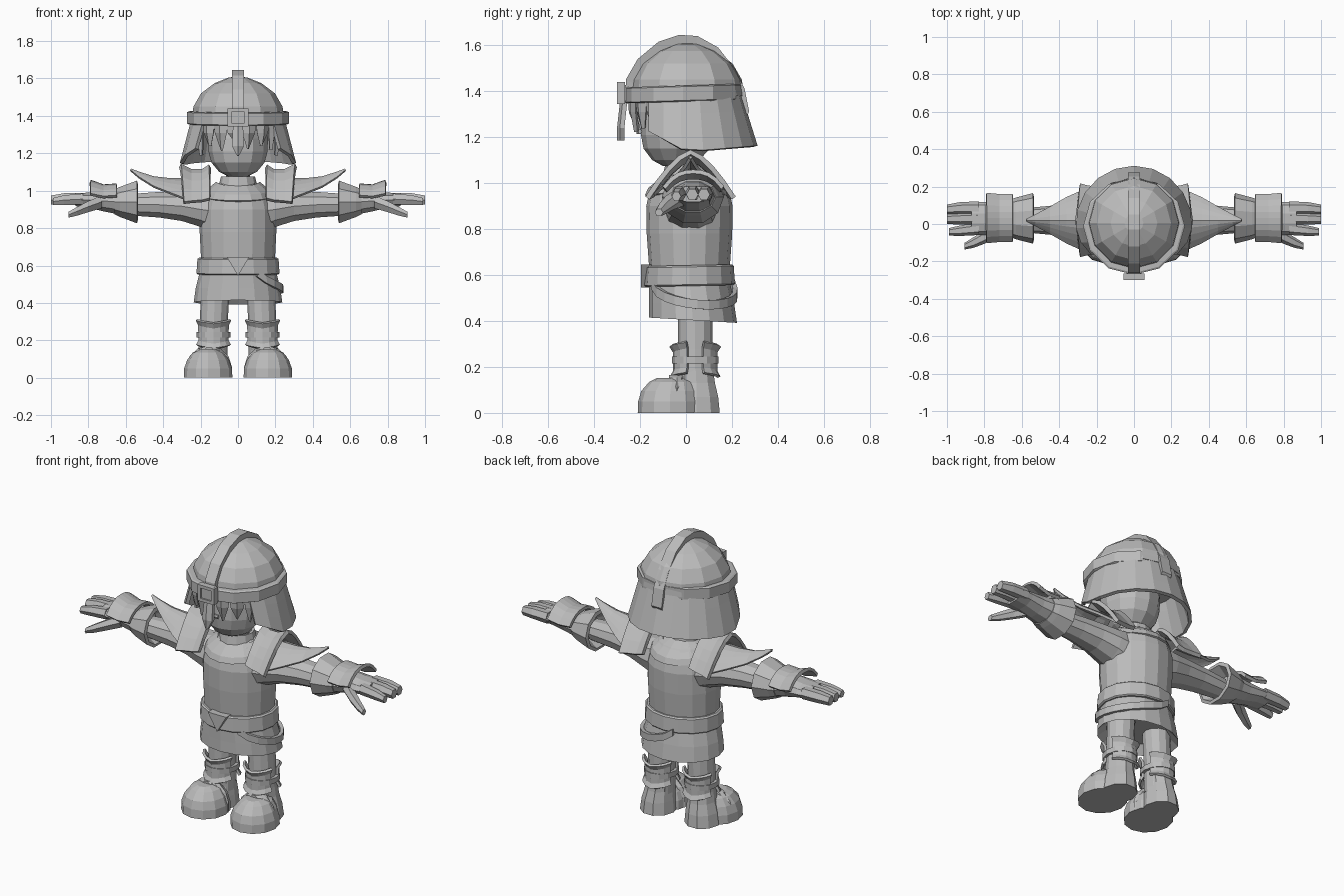
import bpy, bmesh, math
from mathutils import Vector

if "Cube" in bpy.data.objects:
    bpy.data.objects.remove(bpy.data.objects["Cube"])

steel = bpy.data.materials.new("plain_grey")
steel.diffuse_color = (0.5, 0.5, 0.5, 1)
steel.use_nodes = True
steel.node_tree.nodes["Principled BSDF"].inputs["Base Color"].default_value = steel.diffuse_color


def finish(name, bm, thick=0, mirror=False):
    bmesh.ops.remove_doubles(bm, verts=bm.verts, dist=0.0005)
    bmesh.ops.recalc_face_normals(bm, faces=bm.faces)
    me = bpy.data.meshes.new(name)
    bm.to_mesh(me)
    bm.free()
    me.materials.append(steel)
    ob = bpy.data.objects.new(name, me)
    bpy.context.collection.objects.link(ob)
    if thick:
        m = ob.modifiers.new("thickness", 'SOLIDIFY')
        m.thickness, m.offset = thick, 0
    if mirror:
        ob.modifiers.new("both_sides", 'MIRROR')
    return ob


def grid(name, rows, closed=False, cap=False, **kw):
    """Skin rows of points; closed rows make a tube, open rows a plate."""
    bm = bmesh.new()
    vs = [[bm.verts.new(p) for p in r] for r in rows]
    n = len(rows[0])
    for a, b in zip(vs, vs[1:]):
        for i in range(n if closed else n - 1):
            j = (i + 1) % n
            bm.faces.new((a[i], a[j], b[j], b[i]))
    if cap:
        bm.faces.new(vs[0])
        bm.faces.new(vs[-1])
    return finish(name, bm, **kw)


def tube(name, rings, **kw):
    return grid(name, rings, closed=True, cap=True, **kw)


def hring(z, rx, ry, cx=0, cy=0, n=12, tilt=0):
    """Level ring; tilt raises the back."""
    r = []
    for i in range(n):
        a = math.tau * i / n
        y = cy + ry * math.sin(a)
        r.append((cx + rx * math.cos(a), y, z + tilt * y))
    return r


def xring(x, cz, ry, rz, cy=0.02, n=10):
    return [(x, cy + ry * math.cos(math.tau * i / n), cz + rz * math.sin(math.tau * i / n))
            for i in range(n)]


def bar(name, pts, **kw):
    """Six-sided finger through (x, y, z, half width, half height)."""
    tube(name, [xring(x, z, w, h, y, 6) for x, y, z, w, h in pts], **kw)


def arch(x, peak, hem, w, cy=0.02, power=1.5, lean=0, n=8):
    """Arched cross-section at x; lean shifts the ridge outward."""
    return [(x + lean * (1 - abs(t)), cy + w * t, hem + (peak - hem) * (1 - abs(t) ** power))
            for t in [2 * i / n - 1 for i in range(n + 1)]]


# ---- head, hair and helmet
tube("head", [hring(z, r, r * 1.02, cy=c) for z, r, c in
              [(1.075, .05, -.05), (1.10, .10, -.045), (1.15, .142, -.04), (1.21, .158, -.035),
               (1.28, .16, -.03), (1.38, .15, -.02)]])
bar("nose", [(-.012, -.20, 1.225, .008, .012), (.012, -.20, 1.225, .008, .012)])
tube("helmet_dome", [hring(z, r, r * 1.0, cy=.005) for z, r in
                     [(1.38, .248), (1.45, .238), (1.52, .198), (1.575, .125), (1.605, .05), (1.61, .01)]])
tube("helmet_band", [hring(z, r, r * .955, cy=-.012, tilt=.03) for z, r in
                     [(1.355, .262), (1.36, .272), (1.42, .272), (1.425, .262)]])

# crest strip running over the top to the nape
crest = [(-.262, 1.36), (-.262, 1.45), (-.21, 1.54), (-.12, 1.615), (-.03, 1.645), (.05, 1.64),
         (.14, 1.59), (.21, 1.50), (.255, 1.41), (.275, 1.31), (.25, 1.27)]
tube("helmet_crest", [[(-.033, y, z), (.033, y, z), (.026, y * .84, 1.33 + (z - 1.33) * .84),
                       (-.026, y * .84, 1.33 + (z - 1.33) * .84)] for y, z in crest])


def box(name, x, y, z, sx, sy, sz):
    bm = bmesh.new()
    bmesh.ops.create_cube(bm, size=1)
    for v in bm.verts:
        v.co = Vector((x + v.co.x * sx, y + v.co.y * sy, z + v.co.z * sz))
    finish(name, bm)


# square buckle frame with a sunken centre, and the nose guard
for s in (-1, 1):
    box("buckle_side", s * .045, -.283, 1.392, .02, .035, .095)
    box("buckle_edge", 0, -.283, 1.392 + s * .039, .09, .035, .018)
box("buckle_centre", 0, -.277, 1.392, .08, .03, .07)
tube("nose_guard", [[(-w, y, z), (0, y - .012, z), (w, y, z), (w, y + .02, z), (-w, y + .02, z)]
                    for z, w, y in [(1.36, .026, -.275), (1.24, .033, -.288), (1.185, .004, -.288)]])

# hair hanging from the helmet, open at the face
hair = []
for k in range(4):
    f = k / 3
    row = []
    for i in range(15):
        a = math.radians(-133 + 19 * i)
        c = math.cos(a)
        low = 1.135 + (.025 * c if c > 0 else -.13 * c)
        rx, ry = .24 + .062 * f, .232 + (.07 * f if c > 0 else 0)
        row.append((rx * math.sin(a), ry * c, 1.385 + (low - 1.385) * f))
    hair.append(row)
grid("hair", hair, thick=.02)
for deg, tip, half in [(-62, 1.19, 11), (-42, 1.24, 10), (-23, 1.215, 10), (-5, 1.27, 10),
                       (14, 1.225, 10), (34, 1.24, 10), (52, 1.22, 9), (66, 1.19, 9)]:
    rows = []
    for z, r, w in [(1.37, .235, half), (1.31, .232, half * .8), (tip, .215, .3)]:
        rows.append([((r + b) * math.sin(math.radians(deg + w * s)),
                      -(r + b) * math.cos(math.radians(deg + w * s)), z)
                     for s, b in ((-1, 0), (0, .012), (1, 0))])
    grid("fringe_lock", rows, thick=.012)

# ---- torso
tube("torso", [hring(z, rx, ry, cy=.015, n=16) for z, rx, ry in
               [(.50, .195, .17), (.64, .198, .176), (.78, .205, .186), (.90, .203, .188),
                (.97, .185, .172), (1.02, .145, .125), (1.05, .085, .08)]])
tube("neck", [hring(1.0, .07, .07, cy=.0), hring(1.13, .062, .062, cy=-.01)])
grid("collar", [hring(1.02, .095, .095, n=12), hring(1.075, .082, .082, n=12)], closed=True, thick=.018)
neckline = []
for r, top in [(.11, 1.04), (.165, .995), (.178, .965)]:
    neckline.append([(r * math.cos(a), .012 + r * 1.02 * math.sin(a), top - .022 * abs(math.sin(a)))
                     for a in [math.tau * i / 16 for i in range(16)]])
grid("neck_cape", neckline, closed=True, thick=.02)
tube("skirt", [hring(z, rx, ry, cy=c, n=16, tilt=t) for z, rx, ry, c, t in
               [(.46, .17, .15, .02, 0), (.405, .237, .192, .03, -.06), (.48, .226, .185, .024, 0),
                (.57, .203, .176, .015, 0)]])
tube("belt", [hring(z, r, r * .89, cy=.015, n=16, tilt=.02) for z, r in
              [(.552, .215), (.558, .222), (.635, .217), (.642, .208)]])
tube("belt_triangle", [[(-.06, y, .645), (.06, y, .645), (0, y, .545)] for y in (-.196, -.15)])

# loose second belt slung low over one hip
sling = [[], []]
for i in range(13):
    a = math.radians(-62 + 14 * i)
    drop = math.sin(math.pi * i / 12) ** .7
    for row, dz in zip(sling, (-.02, .02)):
        row.append(((.213 + .022 * drop) * math.cos(a), .022 + (.188 + .01 * drop) * math.sin(a),
                    .56 - .09 * drop + dz))
grid("slung_belt", sling, thick=.02)

# ---- shoulders and arms
grid("shoulder_plate", [arch(.15, 1.13, .955, .165), arch(.19, 1.105, .945, .168),
                        arch(.25, 1.105, .94, .178), arch(.29, 1.135, .935, .188, lean=.02)],
     thick=.022, mirror=True)
grid("shoulder_spike", [arch(.27, 1.06, .95, .16), arch(.36, 1.06, .985, .12),
                        arch(.45, 1.07, 1.02, .068), arch(.53, 1.095, 1.07, .025),
                        arch(.575, 1.112, 1.108, .002)], thick=.014, mirror=True)
tube("arm", [xring(x, c, ry, rz) for x, c, ry, rz in
             [(.13, .89, .12, .125), (.20, .90, .115, .098), (.30, .917, .095, .083),
              (.42, .925, .08, .072), (.58, .925, .065, .06)]], mirror=True)
tube("gauntlet_cuff", [xring(x, c, ry, rz, .03) for x, c, ry, rz in
                       [(.60, .935, .068, .062), (.535, .938, .115, .10), (.54, .94, .135, .12),
                        (.63, .94, .112, .085), (.66, .94, .10, .07)]], mirror=True)
tube("glove", [xring(x, c, ry, rz, .03) for x, c, ry, rz in
               [(.63, .94, .10, .072), (.72, .945, .088, .058), (.80, .95, .088, .042),
                (.87, .952, .088, .036)]], mirror=True)
grid("hand_plate", [arch(.648, 1.03, .97, .122, .032, 2.5), arch(.72, 1.025, .965, .122, .032, 2.5),
                    arch(.79, 1.05, .98, .128, .032, 2.5)], thick=.018, mirror=True)
bar("outer_fingers", [(.83, .085, .955, .036, .036), (.93, .083, .955, .034, .034),
                      (1.0, .078, .95, .026, .028)], mirror=True)
bar("middle_finger", [(.83, .03, .957, .034, .036), (.93, .028, .957, .032, .034),
                      (1.0, .027, .95, .026, .028)], mirror=True)
bar("front_finger", [(.83, -.025, .955, .034, .034), (.93, -.036, .95, .028, .03),
                     (.99, -.042, .942, .02, .022)], mirror=True)
bar("thumb", [(.73, -.02, .94, .045, .04), (.80, -.07, .915, .036, .034),
              (.86, -.10, .89, .028, .027), (.905, -.118, .872, .018, .018)], mirror=True)

# ---- legs and boots
tube("leg", [hring(z, rx, ry, x, .04) for z, rx, ry, x in
             [(.10, .078, .075, .135), (.28, .074, .075, .13), (.47, .077, .075, .122)]], mirror=True)
tube("boot_heel", [hring(z, rx, ry, x, y, 10) for z, rx, ry, x, y in
                   [(0, .098, .105, .145, .047), (.07, .09, .10, .143, .045), (.13, .078, .085, .138, .045),
                    (.19, .076, .08, .133, .042)]], mirror=True)
tube("boot_toe", [hring(z, rx, ry, .16, y, 12) for z, rx, ry, y in
                  [(0, .13, .14, -.07), (.05, .128, .138, -.07), (.095, .112, .127, -.068),
                   (.135, .082, .10, -.06), (.152, .045, .065, -.06)]], mirror=True)
tube("toe_strap", [hring(z, rx, .035, .155, -.04, 10) for z, rx in
                   [(0, .122), (.06, .122), (.115, .104), (.155, .062), (.165, .03)]], mirror=True)
# flared shin and calf guards held by a strap
for name, mid in (("shin_guard", -90), ("calf_guard", 90)):
    rows = []
    for z, r in [(.155, .104), (.18, .09), (.265, .09), (.292, .107)]:
        rows.append([(.131 + r * .9 * math.cos(a), .04 + r * math.sin(a), z + .006 * abs(j))
                     for j in range(-3, 4) for a in [math.radians(mid + 23 * j)]])
    grid(name, rows, thick=.014, mirror=True)
tube("ankle_strap", [hring(z, .091, .102, .131, .04) for z in (.215, .245)], mirror=True)
